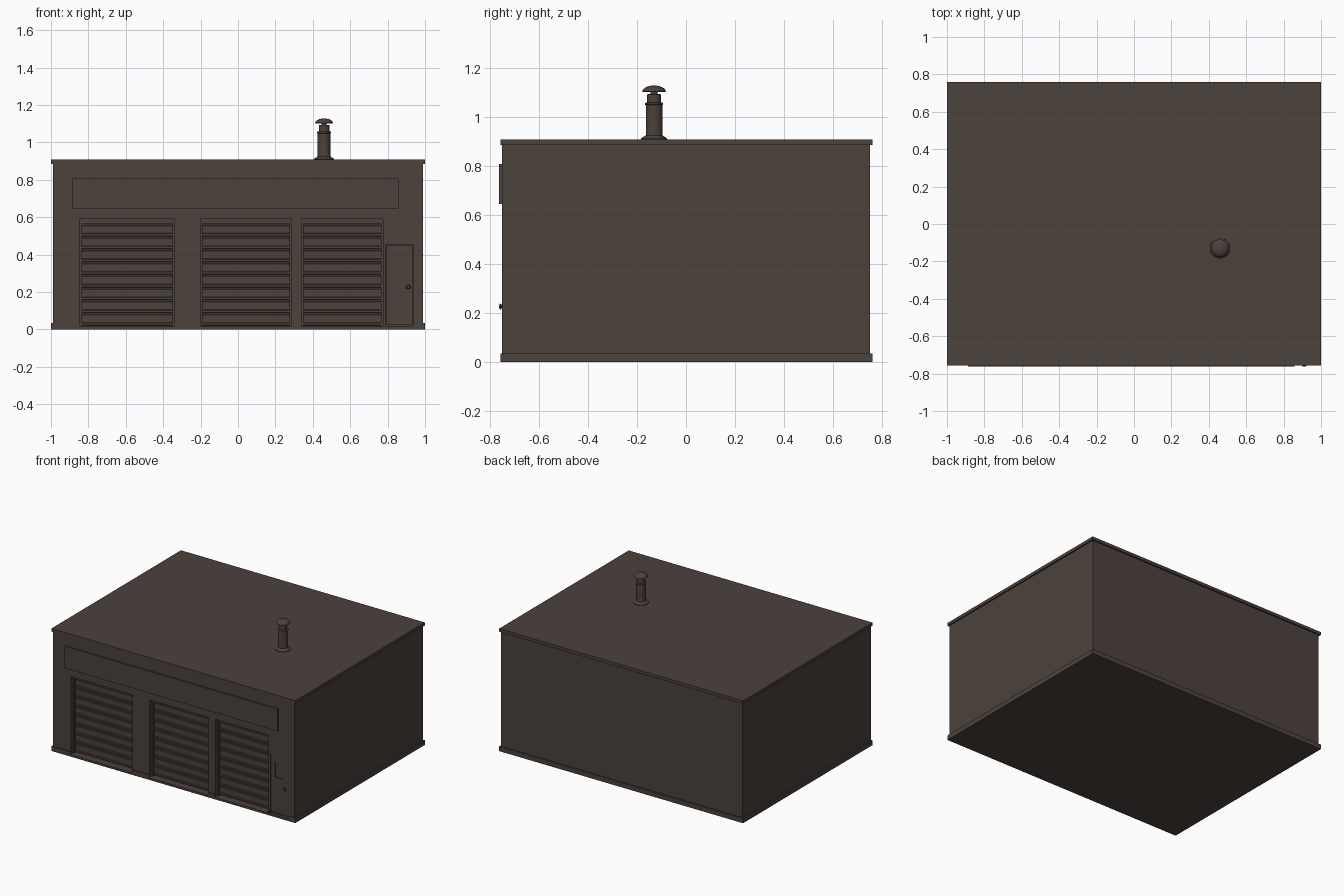
import bpy, bmesh, math
from mathutils import Matrix

cube = bpy.data.objects.get("Cube")
if cube:
    bpy.data.objects.remove(cube, do_unlink=True)

paint = bpy.data.materials.new("dark_brown")
paint.use_nodes = True
colour = (0.072, 0.054, 0.045, 1)
paint.diffuse_color = colour
paint.node_tree.nodes["Principled BSDF"].inputs["Base Color"].default_value = colour


def finish(name, bm):
    bmesh.ops.recalc_face_normals(bm, faces=bm.faces)
    mesh = bpy.data.meshes.new(name)
    bm.to_mesh(mesh)
    bm.free()
    mesh.materials.append(paint)
    obj = bpy.data.objects.new(name, mesh)
    bpy.context.collection.objects.link(obj)
    return obj


def box(name, x0, x1, y0, y1, z0, z1):
    bm = bmesh.new()
    bmesh.ops.create_cube(bm, size=1)
    bmesh.ops.scale(bm, vec=(x1 - x0, y1 - y0, z1 - z0), verts=bm.verts)
    bmesh.ops.translate(bm, vec=((x0 + x1) / 2, (y0 + y1) / 2, (z0 + z1) / 2), verts=bm.verts)
    return finish(name, bm)


def extrude_x(name, points, x0, x1):
    # Extrudes a closed (y, z) outline along x
    bm = bmesh.new()
    face = bm.faces.new([bm.verts.new((x0, y, z)) for y, z in points])
    out = bmesh.ops.extrude_face_region(bm, geom=[face])["geom"]
    moved = [v for v in out if isinstance(v, bmesh.types.BMVert)]
    bmesh.ops.translate(bm, vec=(x1 - x0, 0, 0), verts=moved)
    return finish(name, bm)


def lathe(name, points, matrix, sides=24):
    # Spins a (radius, height) outline around the local z axis
    bm = bmesh.new()
    verts = [bm.verts.new((r, 0, z)) for r, z in points]
    edges = [bm.edges.new(pair) for pair in zip(verts, verts[1:])]
    bmesh.ops.spin(bm, geom=verts + edges, cent=(0, 0, 0), axis=(0, 0, 1),
                   angle=math.tau, steps=sides)
    bmesh.ops.remove_doubles(bm, verts=bm.verts, dist=0.0002)
    bm.transform(matrix)
    obj = finish(name, bm)
    bpy.ops.object.select_all(action="DESELECT")
    obj.select_set(True)
    bpy.context.view_layer.objects.active = obj
    bpy.ops.object.shade_smooth_by_angle(angle=math.radians(35))
    return obj


def cut(obj, cutters):
    bpy.context.view_layer.objects.active = obj
    for cutter in cutters:
        mod = obj.modifiers.new("opening", "BOOLEAN")
        mod.operation = "DIFFERENCE"
        mod.solver = "EXACT"
        mod.object = cutter
        bpy.ops.object.modifier_apply(modifier=mod.name)


# Walls, base course and roof slab
walls = box("walls", -0.99, 0.99, -0.75, 0.75, 0.01, 0.89)
base = box("base_course", -1, 1, -0.757, 0.76, 0, 0.035)
box("roof_slab", -1, 1, -0.757, 0.76, 0.885, 0.908)

# Openings for three shutters and the entry door
bays = [(-0.845, -0.34), (-0.2, 0.285), (0.34, 0.775)]
sill, head, back = 0.015, 0.59, -0.70
cutters = [box("shutter_cutter", a, b, -0.9, back, sill, head) for a, b in bays]
cutters.append(box("entry_cutter", 0.785, 0.942, -0.9, -0.735, sill, 0.46))
for part in (walls, base):
    cut(part, cutters)
for cutter in cutters:
    bpy.data.objects.remove(cutter, do_unlink=True)

# Roller shutters: one ribbed outline per door, with side rails and a head rail
slats = 8
z0, z1 = 0.02, 0.565
pitch = (z1 - z0) / slats
outline = [(back + 0.002, z1), (back + 0.002, z0)]
for i in range(slats):
    z = z0 + i * pitch
    for depth, t in ((0.006, 0), (0.014, 0.04), (0.014, 0.2), (0.009, 0.26),
                     (0.009, 0.84), (0.006, 0.88)):
        outline.append((back - depth, z + t * pitch))
outline.append((back - 0.006, z1))

for n, (a, b) in enumerate(bays, 1):
    extrude_x(f"shutter_{n}", outline, a + 0.008, b - 0.008)
    box(f"shutter_{n}_head_rail", a, b, back - 0.022, back, z1, head)
    for side, x in (("right", a), ("left", b - 0.01)):
        box(f"shutter_{n}_{side}_rail", x, x + 0.01, back - 0.022, back, sill, head)

# Sign board above the shutters
box("sign_board", -0.888, 0.858, -0.763, -0.745, 0.646, 0.808)

# Entry door with frame, cut window, knob and lock
door = box("entry_door", 0.793, 0.934, -0.744, -0.73, 0.025, 0.45)
pane = box("window_cutter", 0.825, 0.885, -0.8, -0.738, 0.288, 0.4)
cut(door, [pane])
bpy.data.objects.remove(pane, do_unlink=True)
for name, x in (("right", 0.785), ("left", 0.936)):
    box(f"entry_{name}_jamb", x, x + 0.006, -0.75, -0.73, sill, 0.46)
box("entry_head_jamb", 0.785, 0.942, -0.75, -0.73, 0.453, 0.46)


def facing_front(x, z):
    return Matrix.Translation((x, -0.744, z)) @ Matrix.Rotation(math.pi / 2, 4, "X")


lathe("door_knob", [(0.009, -0.002), (0.009, 0.002), (0.005, 0.004), (0.005, 0.007),
                    (0.011, 0.009), (0.012, 0.013), (0.008, 0.017), (0, 0.018)],
      facing_front(0.91, 0.227), 14)
lathe("door_lock", [(0.008, -0.002), (0.008, 0.004), (0, 0.005)], facing_front(0.912, 0.265), 12)

# Roof vent: flashing, pipe, collar, neck and domed cap
vent_spot = Matrix.Translation((0.46, -0.13, 0))
lathe("vent_pipe", [(0.055, 0.904), (0.053, 0.912), (0.034, 0.925), (0.034, 1.048),
                    (0.037, 1.05), (0.037, 1.057), (0.028, 1.059), (0.028, 1.092),
                    (0.014, 1.094), (0.014, 1.108)], vent_spot)
dome = [(0, 1.101), (0.044, 1.101)]
dome += [(0.048 * math.cos(a), 1.103 + 0.025 * math.sin(a))
         for a in (i * math.pi / 12 for i in range(6))]
dome.append((0, 1.128))
lathe("vent_cap", dome, vent_spot)
